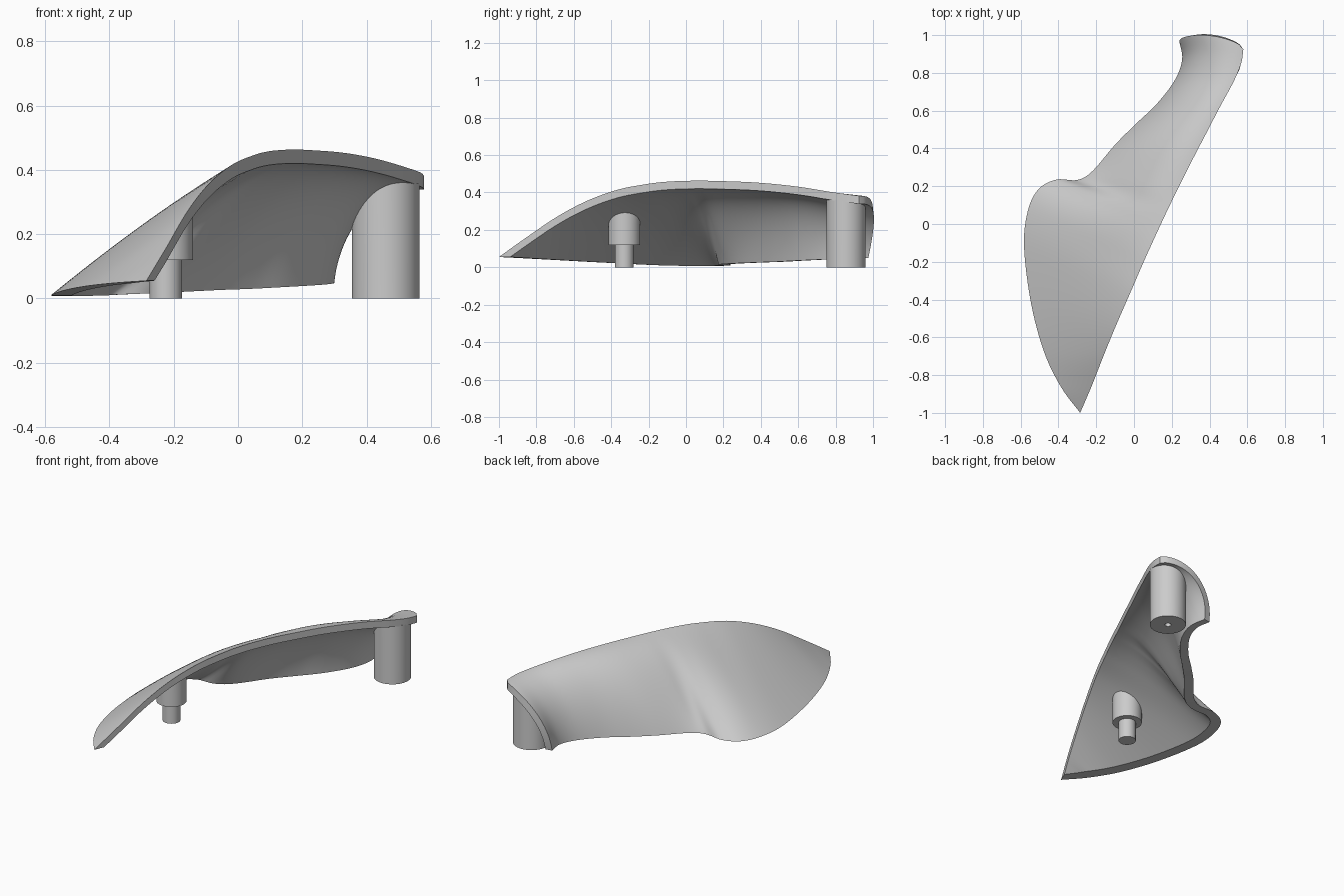
import bpy
import bmesh
from math import sin, cos, pi, exp
from mathutils import Vector
from mathutils.bvhtree import BVHTree

cube = bpy.data.objects.get("Cube")
if cube:
    bpy.data.objects.remove(cube, do_unlink=True)

grey = bpy.data.materials.new("light grey")
grey.use_nodes = True
colour = (0.6, 0.6, 0.6, 1)
grey.diffuse_color = colour
grey.node_tree.nodes["Principled BSDF"].inputs["Base Color"].default_value = colour

# Paired rails of the shell: the flared foot edge and the nearly straight ridge edge
FOOT = [(-.285, -1, .055), (-.385, -.865, .048), (-.475, -.68, .038), (-.545, -.42, .024),
        (-.582, -.12, .01), (-.562, .07, .008), (-.505, .185, .008), (-.41, .235, .01),
        (-.3, .233, .015), (-.22, .28, .02), (-.1, .42, .026), (.01, .53, .03),
        (.12, .635, .036), (.215, .76, .042), (.255, .87, .047), (.24, .968, .05)]
RIDGE = [(-.285, -1, .055), (-.225, -.86, .155), (-.158, -.69, .27), (-.092, -.53, .355),
         (-.02, -.365, .415), (.047, -.21, .445), (.092, -.11, .457), (.138, -.01, .462),
         (.185, .09, .463), (.232, .185, .461), (.312, .345, .455), (.385, .485, .444),
         (.455, .62, .428), (.528, .755, .406), (.567, .85, .392), (.579, .925, .382)]
LAST = len(FOOT) - 1
STEPS = 6
ACROSS = 24


def smoothstep(low, high, value):
    k = min(1, max(0, (value - low) / (high - low)))
    return k * k * (3 - 2 * k)


def rail(points, u):
    """Smooth curve through the points, u counted in points."""
    i = min(int(u), LAST - 1)
    k = u - i
    b, c = Vector(points[i]), Vector(points[i + 1])
    a = Vector(points[i - 1]) if i else 2 * b - c
    d = Vector(points[i + 2]) if i + 2 <= LAST else 2 * c - b
    return b + (c - a) * k / 2 + (2 * a - 5 * b + 4 * c - d) * k**2 / 2 + (3 * b - a - 3 * c + d) * k**3 / 2


def section(u, inner):
    """One cross-section of the shell, from foot to ridge."""
    foot, ridge = rail(FOOT, u), rail(RIDGE, u)
    if inner:
        near_tip = max(0, 1 - u)
        along = rail(FOOT, min(LAST, u + .05)) - rail(FOOT, max(0, u - .05))
        inward = Vector((along.y, -along.x, 0)).normalized()
        slide = Vector((.025, .06, 0)) * near_tip
        foot += inward * (.075 - .033 * u / LAST) * (1 - near_tip) + slide
        ridge += slide - Vector((0, 0, .043 * (1 - near_tip)))
    # Flat blade turning gradually into a quarter-round arch
    roundness = smoothstep(2, 11, u)
    start = 1.1 * (1 - (u / LAST)**2)
    flare = .28 * exp(-((u - 7.7) / 1.8)**2)
    bow = .05 * smoothstep(LAST - 2, LAST, u)
    row = []
    for j in range(ACROSS + 1):
        angle = start + j / ACROSS * (pi / 2 - start)
        t = (cos(start) - cos(angle)) / cos(start)
        arch = (sin(angle) - sin(start)) / (1 - sin(start))
        rise = t + (arch - t) * roundness - flare * sin(pi * t) * (1 - t)**2
        point = foot.lerp(ridge, t)
        point.z = foot.z + (ridge.z - foot.z) * rise
        point.y += bow * max(0, sin(pi * t))**.5
        row.append(point)
    return row


def finish(bm, name):
    bmesh.ops.remove_doubles(bm, verts=bm.verts, dist=1e-5)
    bmesh.ops.recalc_face_normals(bm, faces=bm.faces)
    mesh = bpy.data.meshes.new(name)
    bm.to_mesh(mesh)
    bm.free()
    obj = bpy.data.objects.new(name, mesh)
    bpy.context.collection.objects.link(obj)
    mesh.materials.append(grey)
    bpy.ops.object.select_all(action="DESELECT")
    obj.select_set(True)
    bpy.context.view_layer.objects.active = obj
    bpy.ops.object.shade_smooth_by_angle(angle=pi / 5)
    return obj


# Curved shell: outer and inner skins joined by rims
bm = bmesh.new()
loops = []
for n in range(LAST * STEPS + 1):
    u = n / STEPS
    ring = section(u, False) + section(u, True)[::-1]
    loops.append([bm.verts.new(p) for p in ring])
size = len(loops[0])
for first, second in zip(loops, loops[1:]):
    for j in range(size):
        k = (j + 1) % size
        bm.faces.new((first[j], first[k], second[k], second[j]))
end = loops[-1]
for j in range(ACROSS):
    bm.faces.new((end[j], end[j + 1], end[size - 2 - j], end[size - 1 - j]))
shell = finish(bm, "curved_shell")
shell_tree = BVHTree.FromObject(shell, bpy.context.evaluated_depsgraph_get())


def post(name, x, y, profile, sides=48):
    """Turned post whose top ring meets the underside of the shell."""
    bm = bmesh.new()
    rings = []
    for radius, z in profile:
        ring = []
        for i in range(sides):
            a = 2 * pi * i / sides
            p = Vector((x + radius * cos(a), y + radius * sin(a), 0))
            if z is None:
                hit = shell_tree.ray_cast(p, Vector((0, 0, 1)))[0]
                if hit is None:
                    hit = shell_tree.find_nearest(p + Vector((0, 0, .35)))[0]
                p.z = hit.z + .005
            else:
                p.z = z
            ring.append(bm.verts.new(p))
        rings.append(ring)
    for low, high in zip(rings, rings[1:]):
        for i in range(sides):
            k = (i + 1) % sides
            bm.faces.new((low[i], low[k], high[k], high[i]))
    bm.faces.new(rings[0])
    bm.faces.new(rings[-1])
    return finish(bm, name)


# Thick rear post with a screw hole, and stepped front pin
post("rear_post", .46, .855, [(.018, .15), (.018, 0), (.105, 0), (.105, None)])
post("front_pin", -.225, -.33, [(.05, 0), (.05, .12), (.085, .12), (.085, None)])
